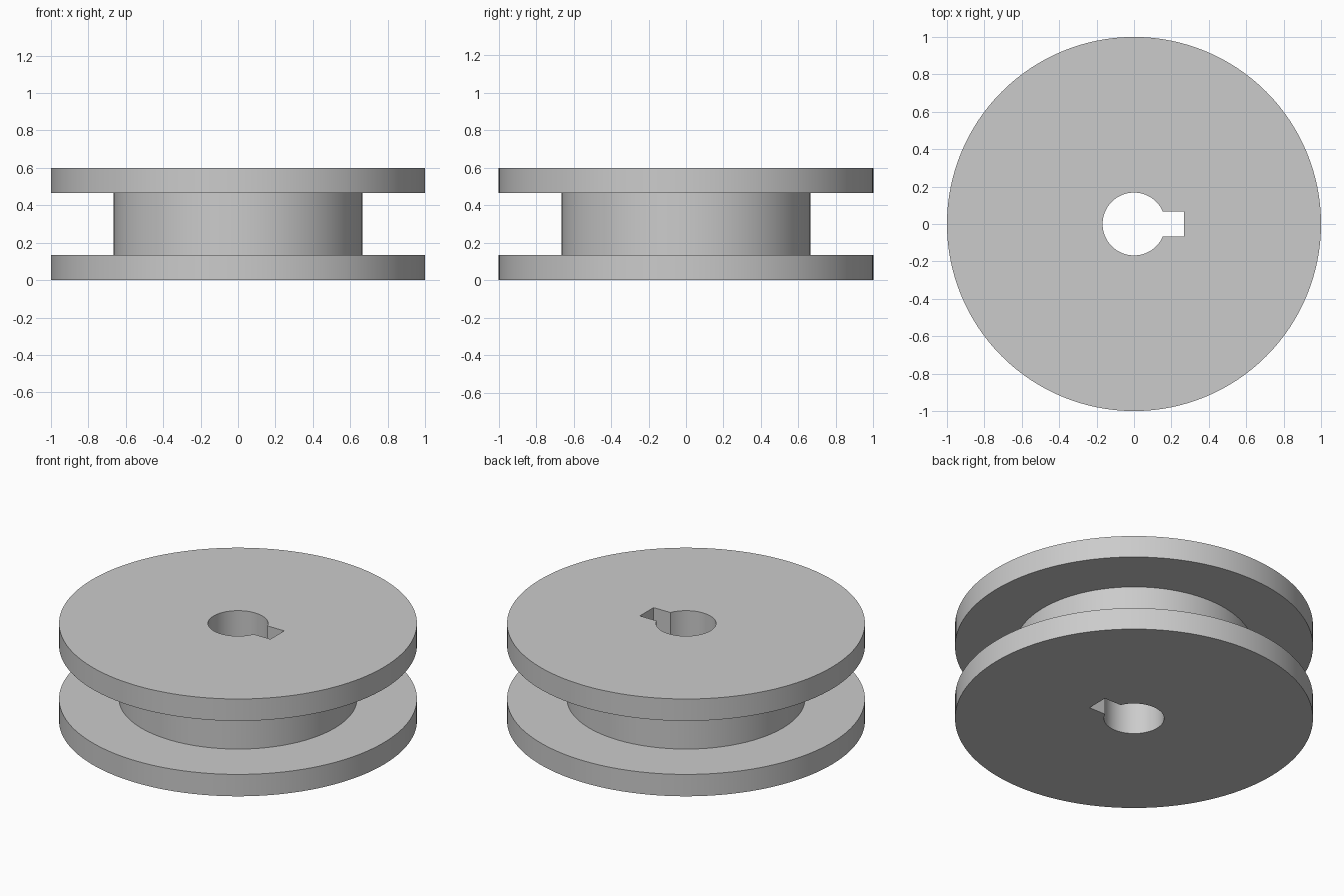
import bpy, bmesh, math

default = bpy.data.objects.get("Cube")
if default:
    bpy.data.objects.remove(default, do_unlink=True)

RIM, HUB, BORE = 1.0, 0.665, 0.168
HEIGHT, FLANGE = 0.6, 0.135
KEY_END, KEY_WIDTH = 0.268, 0.134

steel = bpy.data.materials.new("plain grey")
grey = (0.6, 0.6, 0.6, 1)
steel.use_nodes = True
steel.diffuse_color = grey
steel.node_tree.nodes["Principled BSDF"].inputs["Base Color"].default_value = grey


def lathe(name, profile, segments):
    """Solid of revolution from (radius, height) points, capped at both ends."""
    bm = bmesh.new()
    rings = []
    for r, z in profile:
        angles = [math.tau * i / segments for i in range(segments)]
        rings.append([bm.verts.new((r * math.cos(a), r * math.sin(a), z)) for a in angles])
    for low, high in zip(rings, rings[1:]):
        for i in range(segments):
            j = (i + 1) % segments
            bm.faces.new((low[i], low[j], high[j], high[i]))
    bm.faces.new(rings[0][::-1])
    bm.faces.new(rings[-1])
    mesh = bpy.data.meshes.new(name)
    bm.to_mesh(mesh)
    bm.free()
    mesh.materials.append(steel)
    obj = bpy.data.objects.new(name, mesh)
    bpy.context.collection.objects.link(obj)
    return obj


# Spool body: two flanges joined by a narrower hub
body = lathe("grooved_pulley", [
    (RIM, 0), (RIM, FLANGE), (HUB, FLANGE),
    (HUB, HEIGHT - FLANGE), (RIM, HEIGHT - FLANGE), (RIM, HEIGHT)], 128)

# Cutters: round bore and square keyway on the left side
bore = lathe("bore_cutter", [(BORE, -0.1), (BORE, HEIGHT + 0.1)], 64)
bpy.ops.mesh.primitive_cube_add(size=1, location=(KEY_END / 2, 0, HEIGHT / 2))
keyway = bpy.context.object
keyway.name = "keyway_cutter"
keyway.scale = (KEY_END, KEY_WIDTH, HEIGHT + 0.2)
keyway.data.materials.append(steel)

bpy.ops.object.select_all(action='DESELECT')
body.select_set(True)
bpy.context.view_layer.objects.active = body
for cutter in (bore, keyway):
    cutter.hide_render = True
    cut = body.modifiers.new(cutter.name, 'BOOLEAN')
    cut.operation = 'DIFFERENCE'
    cut.solver = 'EXACT'
    cut.object = cutter
    bpy.ops.object.modifier_apply(modifier=cut.name)
    bpy.data.objects.remove(cutter, do_unlink=True)

bpy.ops.object.shade_smooth_by_angle(angle=math.radians(30))
